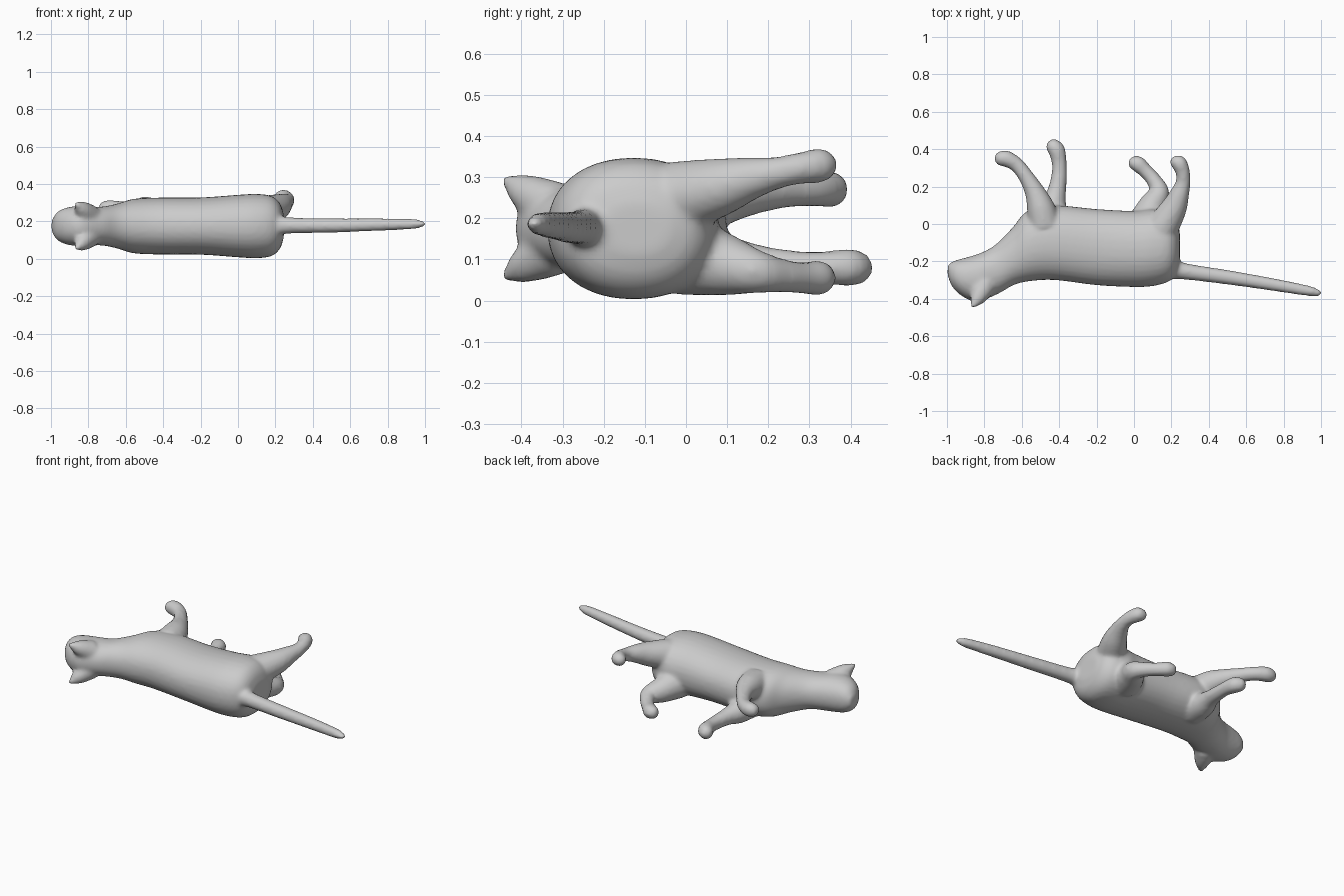
import bpy, bmesh, math
from mathutils import Vector

if "Cube" in bpy.data.objects:
    bpy.data.objects.remove(bpy.data.objects["Cube"], do_unlink=True)

MID = 0.175  # height of the body's plane of symmetry

fur = bpy.data.materials.new("grey fur")
fur.use_nodes = True
fur.diffuse_color = (0.6, 0.6, 0.6, 1)
fur.node_tree.nodes["Principled BSDF"].inputs["Base Color"].default_value = (0.6, 0.6, 0.6, 1)

bm = bmesh.new()


def spline(rows, steps=5):
    """Catmull-Rom interpolation through rows of numbers."""
    rows = [Vector(r) for r in rows]
    out = []
    for i in range(len(rows) - 1):
        a, b = rows[max(i - 1, 0)], rows[i]
        c, d = rows[i + 1], rows[min(i + 2, len(rows) - 1)]
        for s in range(steps):
            t = s / steps
            out.append(0.5 * (2 * b + (c - a) * t + (2 * a - 5 * b + 4 * c - d) * t ** 2
                              + (3 * b - a - 3 * c + d) * t ** 3))
    return out + [rows[-1]]


def loft(rings):
    """Skin closed rings of points and cap both ends."""
    loops = [[bm.verts.new(p) for p in ring] for ring in rings]
    n = len(loops[0])
    for a, b in zip(loops, loops[1:]):
        for i in range(n):
            bm.faces.new((a[i], a[(i + 1) % n], b[(i + 1) % n], b[i]))
    bm.faces.new(loops[0][::-1])
    bm.faces.new(loops[-1])


def torso(rows, n=32):
    """Rows: back x, y, belly x, y, half thickness."""
    rings = []
    for bx, by, cx, cy, h in spline(rows):
        ring = []
        for i in range(n):
            a = 2 * math.pi * i / n
            c, s = math.cos(a), math.sin(a)
            u = math.copysign(abs(c) ** 0.92, c)
            w = math.copysign(abs(s) ** 0.92, s)
            ring.append(((bx + cx) / 2 + u * (bx - cx) / 2,
                         (by + cy) / 2 + u * (by - cy) / 2, MID + h * w))
        rings.append(ring)
    loft(rings)


def limb(rows, n=16):
    """Rows: x, y, z, radius. The far end is rounded."""
    pts = spline(rows)
    tip = (pts[-1] - pts[-2]).xyz.normalized()
    r = rows[-1][3]
    for a in (0.4, 0.8, 1.2, 1.45):
        p = Vector(rows[-1][:3]) + tip * r * math.sin(a)
        pts.append(Vector((*p, r * math.cos(a))))
    rings = []
    for i, p in enumerate(pts):
        d = (pts[min(i + 1, len(pts) - 1)] - pts[max(i - 1, 0)]).xyz.normalized()
        u = d.cross(Vector((0, 0, 1))).normalized()
        v = d.cross(u)
        rings.append([p.xyz + p[3] * (u * math.cos(k * math.tau / n) + v * math.sin(k * math.tau / n))
                      for k in range(n)])
    loft(rings)


# head, neck and trunk, from muzzle to rump
torso([(-0.998, -0.265, -0.993, -0.215, 0.03), (-0.975, -0.33, -0.955, -0.195, 0.075),
       (-0.92, -0.385, -0.90, -0.18, 0.10), (-0.84, -0.415, -0.82, -0.155, 0.108),
       (-0.73, -0.375, -0.74, -0.11, 0.103), (-0.64, -0.325, -0.65, -0.02, 0.12),
       (-0.55, -0.305, -0.57, 0.07, 0.145), (-0.42, -0.30, -0.43, 0.10, 0.152),
       (-0.20, -0.327, -0.20, 0.08, 0.153), (0.0, -0.337, 0.0, 0.07, 0.167),
       (0.10, -0.332, 0.10, 0.08, 0.172), (0.18, -0.31, 0.18, 0.06, 0.16),
       (0.225, -0.27, 0.225, 0.02, 0.12), (0.245, -0.20, 0.245, -0.04, 0.06)])

# ears
for side in (-1, 1):
    limb([(-0.80, -0.33, MID + side * 0.055, 0.065), (-0.835, -0.395, MID + side * 0.092, 0.043),
          (-0.86, -0.437, MID + side * 0.118, 0.014)])

# hind legs, upper then lower
limb([(0.15, -0.02, 0.25, 0.09), (0.21, 0.08, 0.275, 0.072), (0.24, 0.15, 0.295, 0.055),
      (0.262, 0.22, 0.31, 0.04), (0.26, 0.28, 0.322, 0.039), (0.243, 0.322, 0.328, 0.043),
      (0.23, 0.33, 0.328, 0.038)])
limb([(0.06, 0.0, 0.11, 0.1), (0.10, 0.10, 0.085, 0.075), (0.135, 0.17, 0.07, 0.054),
      (0.105, 0.235, 0.06, 0.041), (0.06, 0.285, 0.055, 0.039), (0.025, 0.318, 0.055, 0.044),
      (0.008, 0.325, 0.055, 0.04)])

# front legs, upper then lower
limb([(-0.48, 0.0, 0.24, 0.09), (-0.50, 0.09, 0.258, 0.075), (-0.53, 0.17, 0.265, 0.055),
      (-0.575, 0.25, 0.268, 0.042), (-0.625, 0.315, 0.268, 0.04), (-0.68, 0.348, 0.27, 0.044),
      (-0.705, 0.35, 0.27, 0.042)])
limb([(-0.44, 0.0, 0.11, 0.09), (-0.43, 0.10, 0.09, 0.07), (-0.412, 0.18, 0.085, 0.05),
      (-0.40, 0.26, 0.08, 0.042), (-0.40, 0.33, 0.08, 0.04), (-0.412, 0.39, 0.08, 0.046),
      (-0.428, 0.412, 0.08, 0.043)])

# tail
limb([(0.16, -0.23, 0.178, 0.075), (0.25, -0.25, 0.178, 0.046), (0.50, -0.285, 0.178, 0.039),
      (0.75, -0.325, 0.183, 0.034), (0.93, -0.357, 0.186, 0.028), (0.985, -0.368, 0.186, 0.018)])

bmesh.ops.recalc_face_normals(bm, faces=bm.faces)
mesh = bpy.data.meshes.new("cat_body")
bm.to_mesh(mesh)
bm.free()
mesh.materials.append(fur)
cat = bpy.data.objects.new("cat_body", mesh)
bpy.context.collection.objects.link(cat)

# fuse the parts into one skin and soften the joins
remesh = cat.modifiers.new("Fuse", 'REMESH')
remesh.mode = 'VOXEL'
remesh.voxel_size = 0.011
remesh.use_smooth_shade = True
soften = cat.modifiers.new("Soften", 'SMOOTH')
soften.factor = 0.5
soften.iterations = 7
